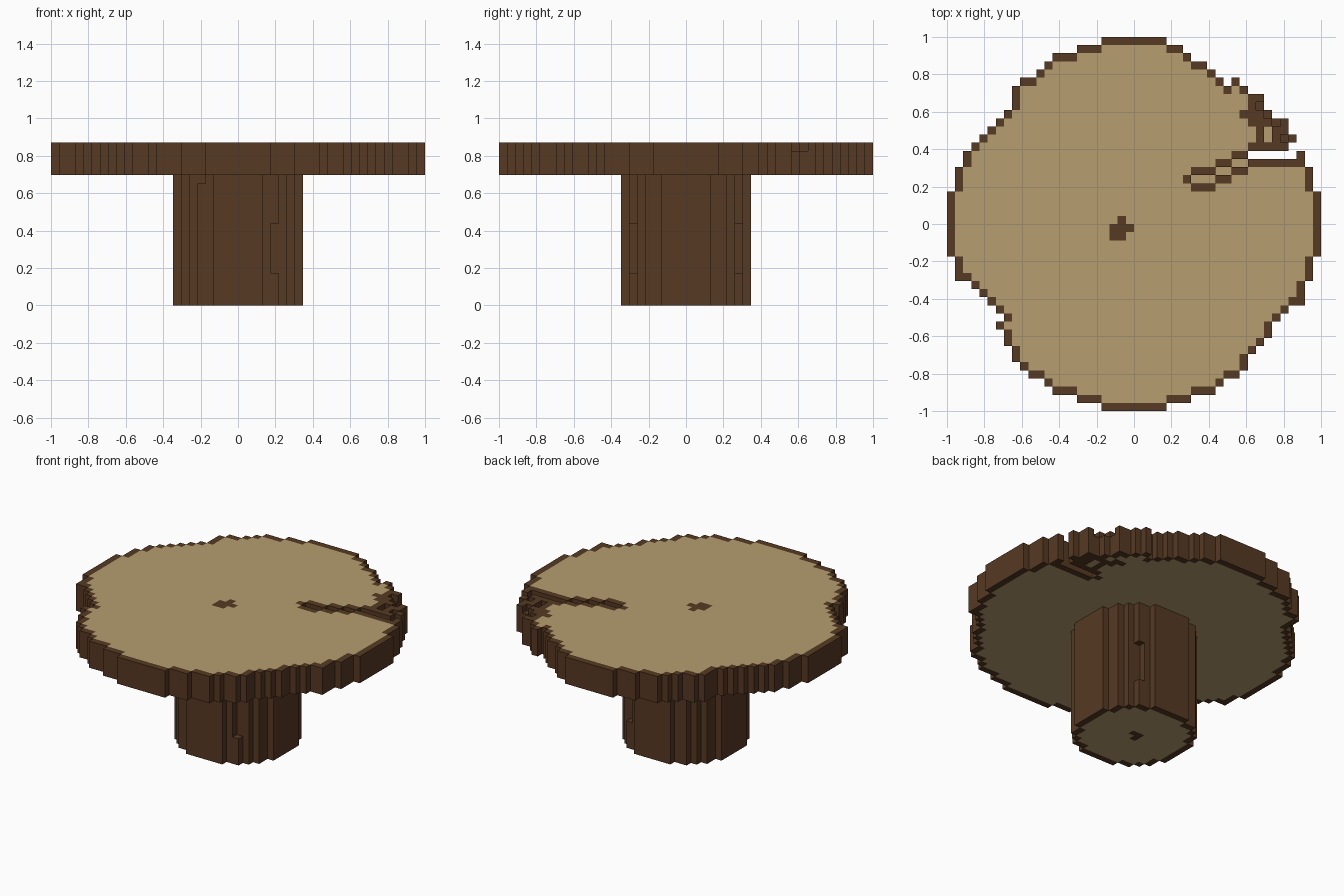
import bpy, bmesh
from mathutils import Vector

cube = bpy.data.objects.get("Cube")
if cube:
    bpy.data.objects.remove(cube)

V = 2 / 46      # block size
HALF = 23       # blocks from the centre to the rim


def material(name, rgb):
    m = bpy.data.materials.new(name)
    m.use_nodes = True
    m.diffuse_color = (*rgb, 1)
    m.node_tree.nodes["Principled BSDF"].inputs["Base Color"].default_value = (*rgb, 1)
    return m


BARK = material("bark brown", (0.093, 0.041, 0.016))
WOOD = material("cut wood tan", (0.468, 0.337, 0.162))

# Face direction and the four corners of a unit block on that side
SIDES = [
    ((1, 0, 0), [(1, 0, 0), (1, 1, 0), (1, 1, 1), (1, 0, 1)]),
    ((-1, 0, 0), [(0, 0, 0), (0, 0, 1), (0, 1, 1), (0, 1, 0)]),
    ((0, 1, 0), [(0, 1, 0), (0, 1, 1), (1, 1, 1), (1, 1, 0)]),
    ((0, -1, 0), [(0, 0, 0), (1, 0, 0), (1, 0, 1), (0, 0, 1)]),
    ((0, 0, 1), [(0, 0, 1), (1, 0, 1), (1, 1, 1), (0, 1, 1)]),
    ((0, 0, -1), [(0, 0, 0), (0, 1, 0), (1, 1, 0), (1, 0, 0)]),
]


def build(name, cells, bark_spots):
    """Skin a set of blocks: bark on the sides and rim, cut wood on the ends."""
    bm = bmesh.new()
    for x, y, z in cells:
        rim = (x, y) in bark_spots or any(
            (x + d[0], y + d[1], z) not in cells for d, _ in SIDES[:4])
        for d, corners in SIDES:
            if (x + d[0], y + d[1], z + d[2]) in cells:
                continue
            f = bm.faces.new([bm.verts.new(Vector((x + a, y + b, z + c)) * V)
                              for a, b, c in corners])
            f.material_index = 1 if d[2] and not rim else 0
    # Join the blocks and merge flat areas of one colour
    bmesh.ops.remove_doubles(bm, verts=bm.verts, dist=V * 0.01)
    bmesh.ops.dissolve_limit(bm, angle_limit=0.01, verts=bm.verts,
                             edges=bm.edges, delimit={'MATERIAL'})
    mesh = bpy.data.meshes.new(name)
    bm.to_mesh(mesh)
    bm.free()
    mesh.materials.append(BARK)
    mesh.materials.append(WOOD)
    obj = bpy.data.objects.new(name, mesh)
    bpy.context.collection.objects.link(obj)


# Slab outline: half widths per row, from the back row to the front row
LEFT = [4, 7, 10, 11, 12, 14, 15, 15, 15, 16, 17, 18, 19, 20, 21, 21, 22, 22, 22] \
    + [23] * 8 + [22, 22, 22, 20, 19, 18, 17, 16, 17, 16, 16, 15, 15, 14, 13, 11, 10, 7, 4]
RIGHT = [4, 6, 7, 9, 10, 11, 14, 16, 16, 17, 19, 19, 20, 19, 21, 21, 22, 22, 22] \
    + [23] * 8 + [22, 22, 22, 21, 21, 21, 19, 18, 17, 17, 16, 15, 14, 14, 13, 11, 10, 7, 4]


def row(k):
    """Grid y of a row counted from the back."""
    return HALF - 1 - k


slab = {(x, row(k), z) for k in range(46)
        for x in range(-LEFT[k], RIGHT[k]) for z in range(16, 20)}
slab |= {(12, row(5), z) for z in range(16, 20)}

# Split running in from the rim: right through, then a deep groove
for x in range(14, 20):
    for z in range(16, 20):
        slab.discard((x, row(14), z))
for xs, k in (((12, 13), 15), ((10, 11), 16), ((7, 8, 9), 17)):
    for x in xs:
        for z in range(17, 20):
            slab.discard((x, row(k), z))

# Pitted, broken patch beside the split
for x, k in ((15, 8), (16, 9), (17, 10), (18, 12), (16, 11), (16, 12)):
    slab.discard((x, row(k), 19))

# Dark heart and bark patches
heart = {(-2, 0), (-3, -1), (-2, -1), (-1, -1), (-3, -2), (-2, -2)}
patch = {(x, row(k)) for x in range(15, 20) for k in range(10, 14)}
patch |= {(13, row(9)), (14, row(9)), (14, row(10))}
patch -= {(16, row(11)), (16, row(12))}

build("tabletop", slab, heart | patch)

# Pedestal: round trunk section with a few missing blocks
WIDTH = [8, 8, 8, 7, 7, 6, 5, 3]
trunk = {(x, y, z) for i, w in enumerate(WIDTH) for y in (i, -1 - i)
         for x in range(-w, w) for z in range(16)}
for z in range(4, 10):
    trunk.discard((4, -7, z))
    trunk.discard((4, 6, z))
trunk.discard((-5, -7, 15))
build("pedestal", trunk, {(-1, 0), (-1, -1), (0, 0)})
